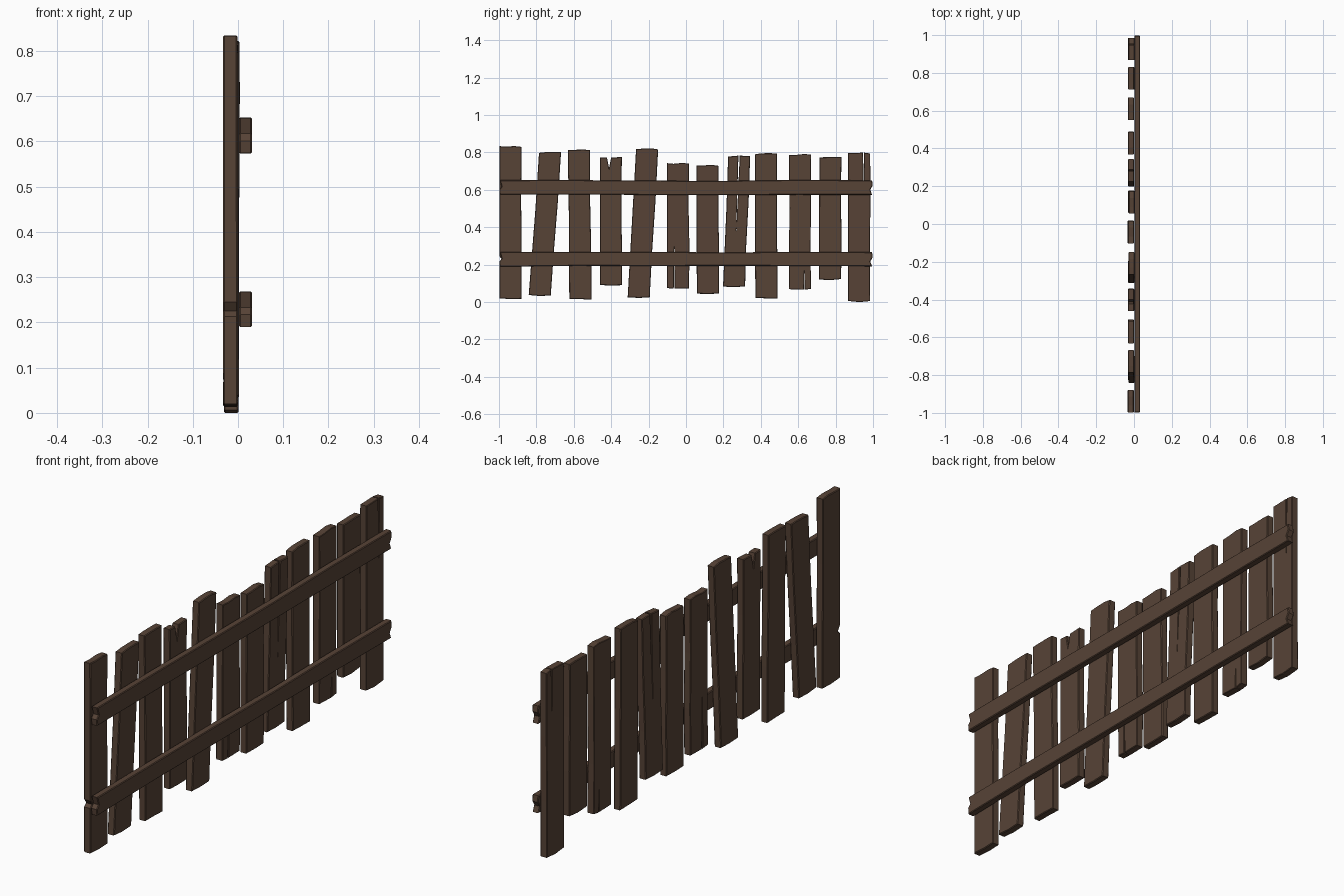
import bpy, bmesh, random
from mathutils import Vector

if "Cube" in bpy.data.objects:
    bpy.data.objects.remove(bpy.data.objects["Cube"])

random.seed(7)

wood = bpy.data.materials.new("dark brown wood")
wood.diffuse_color = (0.095, 0.056, 0.037, 1)
wood.use_nodes = True
wood.node_tree.nodes["Principled BSDF"].inputs["Base Color"].default_value = wood.diffuse_color


def jit(a):
    return random.uniform(-a, a)


def board(name, outline, x0, x1, lean=0.0):
    """Extrude a (y, z) outline along x and chamfer its rims."""
    bm = bmesh.new()
    f = bm.faces.new([bm.verts.new((x0, y, z)) for y, z in outline])
    ext = bmesh.ops.extrude_face_region(bm, geom=[f])
    moved = [g for g in ext["geom"] if isinstance(g, bmesh.types.BMVert)]
    bmesh.ops.translate(bm, verts=moved, vec=Vector((x1 - x0, 0, 0)))
    bmesh.ops.recalc_face_normals(bm, faces=bm.faces)
    # worn rims
    rims = [e for e in bm.edges
            if abs(e.verts[0].co.x - e.verts[1].co.x) < 1e-6]
    bmesh.ops.bevel(bm, geom=rims, offset=0.003, segments=1,
                    affect='EDGES', clamp_overlap=True)
    # slight lean out of the fence plane
    for v in bm.verts:
        v.co.x += lean * (v.co.z - 0.4)
    bmesh.ops.triangulate(bm, faces=[f for f in bm.faces if len(f.verts) > 4])
    me = bpy.data.meshes.new(name)
    bm.to_mesh(me)
    bm.free()
    me.materials.append(wood)
    ob = bpy.data.objects.new(name, me)
    bpy.context.collection.objects.link(ob)
    return ob


def picket(i, bottom_y, top_y, z0, z1, top_crack=None, bottom_crack=None, chip=None):
    """Upright board; cracks are (fraction across, depth, width)."""
    w = 0.118

    def edge_y(z, side):
        t = (z - z0) / (z1 - z0)
        return bottom_y + (top_y - bottom_y) * t + side * w / 2

    def crack(c, z, up):
        fr, depth, wid = c
        tip = z + up * depth
        y = lambda zz, d: edge_y(zz, -1) + fr * w + d
        return [(y(z, -wid / 2), z), (y(tip, 0), tip), (y(z, wid / 2), z)]

    pts = [(edge_y(z0, -1), z0 + 0.003)]
    if bottom_crack:
        pts += crack(bottom_crack, z0, 1)
    else:
        pts.append((edge_y(z0, 0), z0 + jit(0.003)))
    pts.append((edge_y(z0, 1), z0 + random.uniform(0, 0.006)))
    for t in (0.3, 0.65):
        z = z0 + t * (z1 - z0)
        pts.append((edge_y(z, 1) + jit(0.003), z))
    pts.append((edge_y(z1, 1), z1 - random.uniform(0, 0.008)))
    if top_crack:
        pts += crack(top_crack, z1 - 0.003, -1)[::-1]
    else:
        pts += [(edge_y(z1, 0.4), z1), (edge_y(z1, -0.4), z1 - random.uniform(0, 0.006))]
    pts.append((edge_y(z1, -1), z1 - random.uniform(0, 0.008)))
    z = z0 + 0.6 * (z1 - z0)
    pts.append((edge_y(z, -1) + jit(0.003), z))
    if chip:
        pts += [(edge_y(chip + 0.02, -1), chip + 0.02),
                (edge_y(chip, -1) + 0.014, chip),
                (edge_y(chip - 0.012, -1), chip - 0.012)]
    dx = jit(0.002)
    board(f"picket_{i:02d}", pts, -0.031 + dx, 0.001 + dx, jit(0.006))


# pickets: centre at bottom, centre at top, bottom height, top height, damage
pickets = [
    (-0.938, -0.938, 0.017, 0.834, dict(chip=0.225)),
    (-0.782, -0.727, 0.035, 0.803, {}),
    (-0.565, -0.573, 0.013, 0.815, {}),
    (-0.402, -0.402, 0.088, 0.776, dict(top_crack=(0.42, 0.055, 0.022))),
    (-0.253, -0.208, 0.022, 0.822, {}),
    (-0.043, -0.043, 0.072, 0.744, dict(bottom_crack=(0.33, 0.24, 0.005))),
    (0.117, 0.114, 0.042, 0.734, {}),
    (0.257, 0.284, 0.080, 0.786, dict(top_crack=(0.5, 0.42, 0.007))),
    (0.430, 0.428, 0.019, 0.796, {}),
    (0.609, 0.610, 0.066, 0.792, dict(bottom_crack=(0.7, 0.12, 0.004))),
    (0.770, 0.772, 0.118, 0.776, {}),
    (0.926, 0.926, 0.003, 0.802, dict(top_crack=(0.7, 0.26, 0.005))),
]
for i, (b, t, z0, z1, damage) in enumerate(pickets, 1):
    picket(i, b, t, z0, z1, **damage)


# rails: long boards with split ends and slightly wavy edges
def rail(name, z0, z1):
    zm = (z0 + z1) / 2
    n = 5
    ys = [-0.995 + 1.99 * k / n for k in range(n + 1)]
    low = [(y, z0 + random.uniform(0, 0.006)) for y in ys]
    high = [(y, z1 - random.uniform(0, 0.006)) for y in reversed(ys)]
    right = [(0.985, zm - 0.012), (0.998, zm + 0.01)]
    left = [(-0.985, zm + 0.004), (-0.998, zm - 0.012)]
    board(name, low + right + high + left, 0.002, 0.031)


rail("lower_rail", 0.189, 0.269)
rail("upper_rail", 0.573, 0.653)
